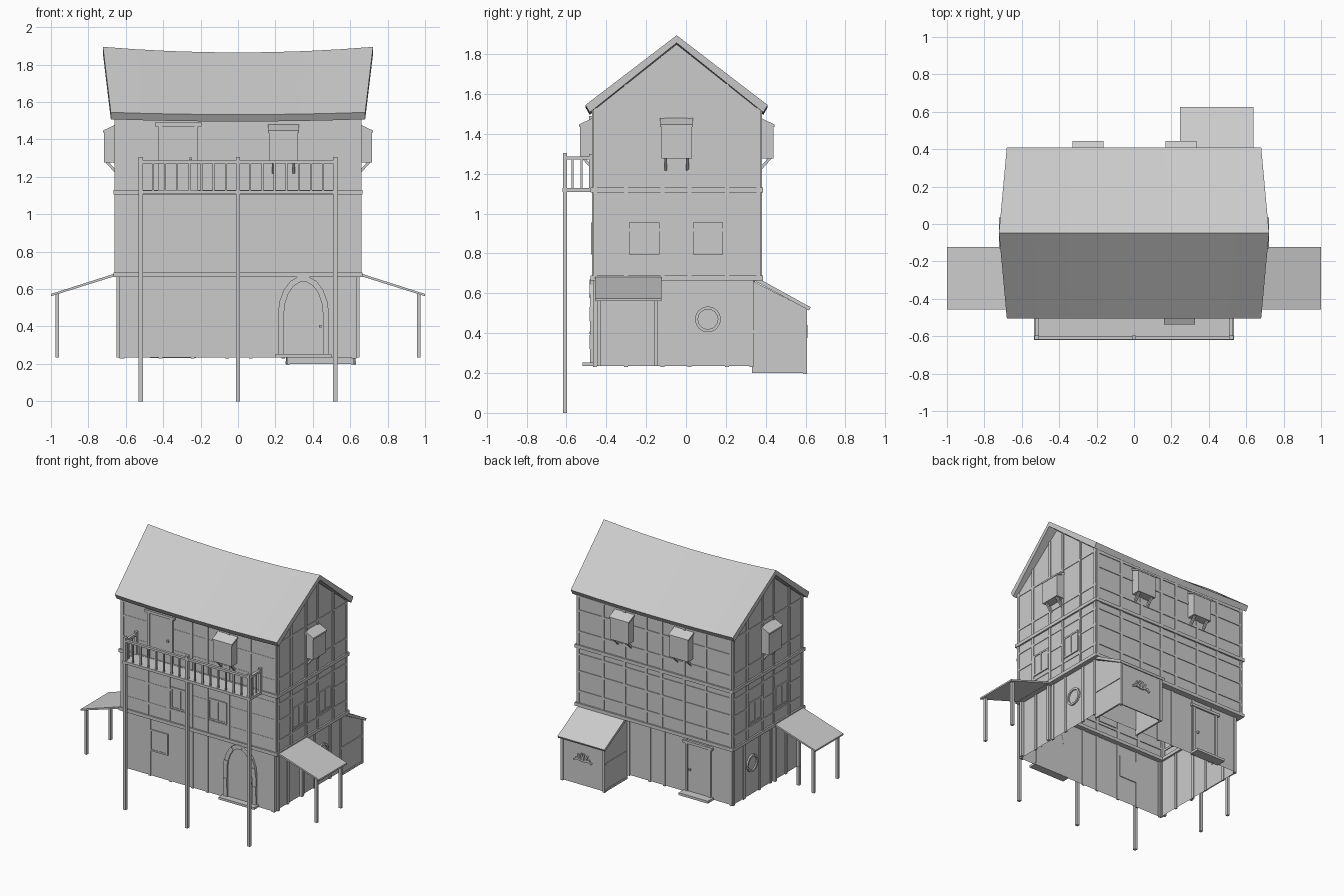
import bpy, bmesh
from math import sin, cos, pi
from mathutils import Vector

if "Cube" in bpy.data.objects:
    bpy.data.objects.remove(bpy.data.objects["Cube"])

parts = {}

def loft(name, a, b, caps=True):
    """Join two matching outlines; everything sharing a name becomes one object."""
    bm = parts.setdefault(name, bmesh.new())
    va = [bm.verts.new(p) for p in a]
    vb = [bm.verts.new(p) for p in b]
    n = len(va)
    for i in range(n):
        j = (i + 1) % n
        bm.faces.new((va[i], va[j], vb[j], vb[i]))
    if caps:
        bm.faces.new(va[::-1])
        bm.faces.new(vb)

def box(name, x0, x1, y0, y1, z0, z1, caps=True):
    ring = lambda z: [(x0, y0, z), (x1, y0, z), (x1, y1, z), (x0, y1, z)]
    loft(name, ring(z0), ring(z1), caps)

def bar(name, p, q, w, up=(0, 0, 1)):
    p, q = Vector(p), Vector(q)
    s = (q - p).cross(Vector(up)).normalized() * w / 2
    t = (q - p).cross(s).normalized() * w / 2
    ring = lambda c: [c + s + t, c - s + t, c - s - t, c + s - t]
    loft(name, ring(p), ring(q))

# wall planes: distance from the origin for upper storeys and ground floor
UP = {'F': 0.468, 'B': 0.375, 'L': 0.653, 'R': 0.653}
GR = {'F': 0.465, 'B': 0.34, 'L': 0.628, 'R': 0.628}

def on(side, u, d, z, plane=UP):
    """Point on a wall: u along it, d outward, z up."""
    d += plane[side]
    return {'F': (u, -d, z), 'B': (u, d, z), 'L': (-d, u, z), 'R': (d, u, z)}[side]

def plate(name, side, u0, u1, z0, z1, d=0.01, plane=UP, d0=-0.006):
    ring = lambda e: [on(side, u, e, z, plane) for u, z in
                      ((u0, z0), (u1, z0), (u1, z1), (u0, z1))]
    loft(name, ring(d0), ring(d))

# walls, hollow and open underneath
box('ground_walls', -0.628, 0.628, -0.465, 0.34, 0.235, 0.68, caps=False)
box('upper_walls', -0.653, 0.653, -0.468, 0.375, 0.68, 1.52, caps=False)
RY = -0.047
for s in (-1, 1):
    gable = lambda x: [(x, -0.468, 1.515), (x, 0.375, 1.515), (x, RY, 1.85)]
    loft('gable_wall', gable(s * 0.64), gable(s * 0.653))

# sagging roof made of stations along x
profile = [(-0.505, 1.545, 0), (RY, 1.895, 1), (0.41, 1.545, 0),
           (0.388, 1.508, 0), (RY, 1.857, 1), (-0.483, 1.508, 0)]
def station(t):
    return [((0.68 + 0.042 * k) * t, y, z - (0.012 + 0.018 * k) * (1 - t * t))
            for y, z, k in profile]
bm = parts.setdefault('roof', bmesh.new())
rings = [[bm.verts.new(p) for p in station(i / 4)] for i in range(-4, 5)]
for a, b in zip(rings, rings[1:]):
    for i in range(6):
        j = (i + 1) % 6
        bm.faces.new((a[i], a[j], b[j], b[i]))
for r in (rings[0], rings[-1]):
    bm.faces.new((r[0], r[1], r[4], r[5]))
    bm.faces.new((r[1], r[2], r[3], r[4]))

# storey bands all around
for z0, z1 in ((0.665, 0.69), (1.105, 1.13)):
    for s, u0, u1 in (('F', -0.665, 0.665), ('B', -0.665, 0.665),
                      ('L', -0.478, 0.385), ('R', -0.478, 0.385)):
        plate('storey_band', s, u0, u1, z0, z1, 0.012, d0=-0.04)

# timber framing
SIDE_U = (-0.456, -0.3, -0.117, 0.018, 0.205, 0.363)
BACK_U = (-0.64, -0.43, -0.25, -0.06, 0.07, 0.25, 0.43, 0.64)
def roof_under(y):
    return 1.85 - 0.765 * abs(y - RY)
for s in 'LR':
    for u in SIDE_U:
        plate('timber_frame', s, u - 0.01, u + 0.01, 0.69, roof_under(u) - 0.005, 0.006)
        g = min(u, 0.328)
        plate('timber_frame', s, g - 0.01, g + 0.01, 0.23, 0.67, 0.006, GR)
    for z in (0.76, 0.91, 1.04, 1.23, 1.5):
        plate('timber_frame', s, -0.468, 0.375, z, z + 0.016, 0.004)
for s in 'FB':
    d = 0.003 if s == 'F' else 0.006
    for u in BACK_U:
        plate('timber_frame', s, u - 0.01, u + 0.01, 0.69, 1.52, d)
        g = u * 0.965
        if not (s == 'F' and 0.2 < g < 0.5) and not (s == 'B' and g > 0.3):
            plate('timber_frame', s, g - 0.01, g + 0.01, 0.23, 0.67, d, GR)
    for z in (0.77, 0.92, 1.05, 1.22, 1.38, 1.49):
        plate('timber_frame', s, -0.65, 0.65, z, z + 0.016, d - 0.001)

# bay windows on brackets
for s, c in (('F', 0.243), ('B', -0.247), ('B', 0.252), ('L', -0.047), ('R', -0.047)):
    body = lambda u: [on(s, u, d, z) for d, z in
                      ((-0.01, 1.277), (0.064, 1.277), (0.064, 1.44), (-0.01, 1.475))]
    loft('bay_window', body(c - 0.076), body(c + 0.076))
    cap = lambda u: [on(s, u, d, z) for d, z in
                     ((-0.01, 1.47), (0.07, 1.435), (0.07, 1.447), (-0.01, 1.485))]
    loft('bay_roof', cap(c - 0.083), cap(c + 0.083))
    for k in (-0.055, 0.055):
        bar('bay_bracket', on(s, c + k, -0.004, 1.222), on(s, c + k, 0.05, 1.282), 0.014)

# flat double windows
def window(side, c, z0, z1, plane):
    for k in (-0.036, 0.036):
        plate('window_pane', side, c + k - 0.03, c + k + 0.03, z0, z1, 0.004, plane)
    for k in (-0.07, 0, 0.07):
        plate('window_frame', side, c + k - 0.006, c + k + 0.006, z0, z1, 0.008, plane)
    for z in (z0, z1):
        plate('window_frame', side, c - 0.076, c + 0.076, z - 0.006, z + 0.006, 0.008, plane)
window('F', -0.335, 0.43, 0.58, GR)
for s, c in (('F', -0.155), ('F', 0.16), ('L', -0.21), ('R', -0.21), ('L', 0.11), ('R', 0.11)):
    window(s, c, 0.8, 0.95, UP)

# round windows on the sides
for s in 'LR':
    ring = lambda r, d: [on(s, 0.11 + r * cos(i * pi / 8), d, 0.47 + r * sin(i * pi / 8), GR)
                         for i in range(16)]
    loft('round_window_frame', ring(0.065, -0.004), ring(0.065, 0.012), False)
    loft('round_window_frame', ring(0.065, 0.012), ring(0.05, 0.012), False)
    loft('round_window_frame', ring(0.05, 0.012), ring(0.05, 0.002), False)

# arched front door with stone surround
def arch(r, n=9):
    """Outline from left foot over the crown to right foot."""
    h = 0.105 + r
    top = [(0.35 - h * cos(pi * i / n), 0.46 + (0.18 + r) * sin(pi * i / n)) for i in range(n + 1)]
    foot = [0.25, 0.32, 0.39]
    return [(0.35 - h, z) for z in foot] + top + [(0.35 + h, z) for z in foot[::-1]]
inner, outer = arch(0), arch(0.032)
loft('arched_door', [on('F', x, -0.004, z, GR) for x, z in inner],
     [on('F', x, 0.006, z, GR) for x, z in inner])
for i in range(len(inner) - 1):
    stone = [inner[i], inner[i + 1], outer[i + 1], outer[i]]
    d = 0.017 + 0.003 * (i % 2)
    loft('arch_stone', [on('F', x, -0.005, z, GR) for x, z in stone],
         [on('F', x, d, z, GR) for x, z in stone])
plate('front_step', 'F', 0.2, 0.5, 0.235, 0.252, 0.055, GR)
plate('door_knob', 'F', 0.432, 0.446, 0.395, 0.409, 0.02, GR)

# plank doors: back ground floor and balcony
for s, c, z0, z1, pl in (('B', -0.345, 0.25, 0.61, GR), ('F', -0.32, 1.13, 1.47, UP)):
    plate('plank_door', s, c - 0.09, c + 0.09, z0, z1, 0.007, pl)
    for k in (-0.097, 0.097):
        plate('door_frame', s, c + k - 0.01, c + k + 0.01, z0, z1, 0.014, pl)
    plate('door_frame', s, c - 0.125, c + 0.125, z1, z1 + 0.02, 0.018, pl)
    plate('door_knob', s, c + 0.06, c + 0.074, z0 + 0.16, z0 + 0.174, 0.02, pl)
plate('back_step', 'B', -0.47, -0.225, 0.232, 0.25, 0.07, GR)

# balcony with long posts and railing
box('balcony_floor', -0.535, 0.535, -0.62, -0.465, 1.108, 1.128)
for x in (-0.52, 0, 0.52):
    box('balcony_post', x - 0.011, x + 0.011, -0.618, -0.596, 0, 1.305)
box('balcony_rail', -0.53, 0.53, -0.618, -0.598, 1.272, 1.288)
for i in range(1, 16):
    x = -0.52 + i * 0.065
    box('baluster', x - 0.005, x + 0.005, -0.613, -0.603, 1.128, 1.275)
for x in (-0.52, 0.52):
    box('balcony_rail', x - 0.01, x + 0.01, -0.61, -0.47, 1.272, 1.288)
    box('balcony_post', x - 0.01, x + 0.01, -0.488, -0.468, 1.128, 1.3)
    for y in (-0.57, -0.525):
        box('baluster', x - 0.005, x + 0.005, y - 0.005, y + 0.005, 1.128, 1.275)

# side awnings
for s in (-1, 1):
    slope = lambda y: [(s * 0.63, y, 0.678), (s * 1.0, y, 0.562),
                       (s * 1.0, y, 0.574), (s * 0.63, y, 0.692)]
    loft('awning_roof', slope(-0.457), slope(-0.122))
    for y in (-0.437, -0.15):
        box('awning_post', s * 0.966 - 0.01, s * 0.966 + 0.01, y - 0.01, y + 0.01, 0.235, 0.578)
        box('awning_post', s * 0.64 - 0.01, s * 0.64 + 0.01, y - 0.01, y + 0.01, 0.235, 0.67)

# lean-to shed at the back, open underneath
def shed_top(y):
    return 0.655 - (y - 0.36) * 0.54
for x in (0.262, 0.622):
    side = lambda k: [(k, 0.33, 0.2), (k, 0.6, 0.2), (k, 0.6, shed_top(0.6)), (k, 0.33, 0.665)]
    loft('shed_wall', side(x - 0.004), side(x + 0.004))
box('shed_wall', 0.26, 0.625, 0.592, 0.6, 0.2, shed_top(0.6))
top = lambda x: [(x, 0.34, 0.665), (x, 0.617, 0.514), (x, 0.626, 0.53), (x, 0.34, 0.688)]
loft('shed_roof', top(0.247), top(0.64))
for x in (0.266, 0.618):
    box('shed_post', x - 0.01, x + 0.01, 0.588, 0.608, 0.195, 0.525)
for z in (0.2, 0.4):
    for x in (0.257, 0.627):
        box('shed_rail', x - 0.004, x + 0.004, 0.34, 0.6, z, z + 0.015)

# climbing sprig on the shed wall
for s in (-1, 1):
    for x0, z0, x1, z1 in ((0, 0.385, 0.06, 0.4), (0.02, 0.39, 0.04, 0.43), (0.045, 0.395, 0.075, 0.38),
                           (0.0, 0.39, 0.012, 0.44)):
        bar('wall_sprig', (0.443 + s * x0, 0.605, z0), (0.443 + s * x1, 0.605, z1), 0.012, (0, 1, 0))

# turn every collected part into an object
for name, bm in parts.items():
    bmesh.ops.recalc_face_normals(bm, faces=bm.faces)
    me = bpy.data.meshes.new(name)
    bm.to_mesh(me)
    bm.free()
    bpy.context.collection.objects.link(bpy.data.objects.new(name, me))
